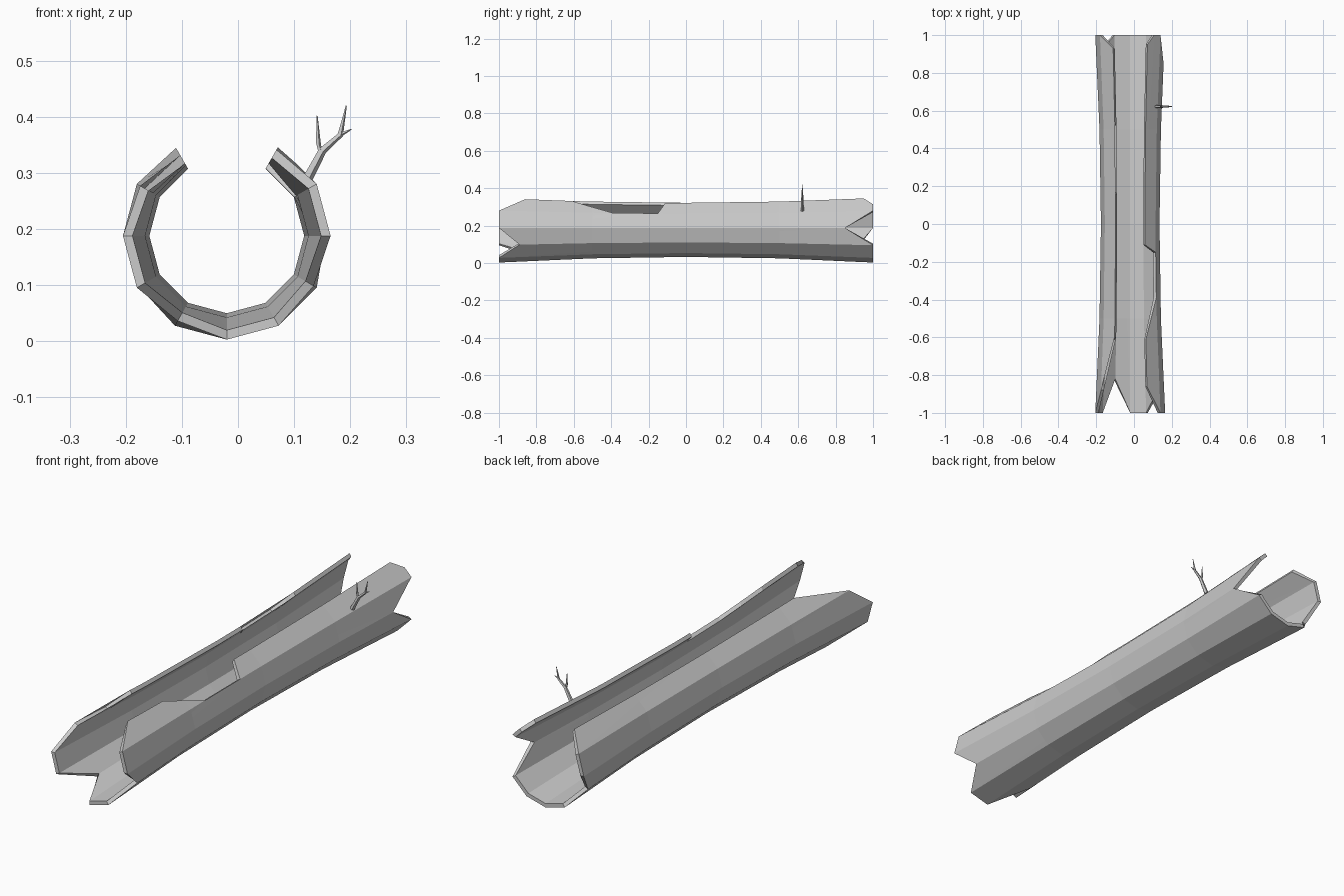
import bpy, bmesh, math
from mathutils import Vector

cube = bpy.data.objects.get("Cube")
if cube:
    bpy.data.objects.remove(cube)

bark = bpy.data.materials.new("grey_bark")
bark.use_nodes = True
GREY = (0.6, 0.6, 0.6, 1)
bark.diffuse_color = GREY
bark.node_tree.nodes["Principled BSDF"].inputs["Base Color"].default_value = GREY

WALL = 0.017
CENTRE = Vector((-0.02, 0, 0.188))


def make_object(name, bm):
    bmesh.ops.recalc_face_normals(bm, faces=bm.faces)
    mesh = bpy.data.meshes.new(name)
    bm.to_mesh(mesh)
    bm.free()
    mesh.materials.append(bark)
    obj = bpy.data.objects.new(name, mesh)
    bpy.context.collection.objects.link(obj)
    return obj


def corner(i, radius):
    # corner of the twelve-sided section, counted from the left rim downwards
    a = math.radians(60 - 30 * i)
    return Vector((math.cos(a), 0, math.sin(a))) * radius


def wrap(co):
    # roll a flat (side, length, depth) point into the waisted log
    side, y, depth = co
    radius = 0.155 + 0.03 * y * y - depth
    i = min(math.floor(side + 1e-4), 9)
    p = corner(i, radius).lerp(corner(i + 1, radius), side - i)
    return CENTRE + p + Vector((0, y, 0))


# Unrolled bark outline: left rim, front end, right rim, back end
left_rim = [(0, .95), (0, -.11), (1, -.15), (1, -.39), (0, -.61), (0, -.86)]
front_end = [(1, -1), (2, -1), (3, -.89), (4, -1), (5, -1), (6, -.82), (7, -1), (8, -1)]
right_rim = [(9, -.88), (9, -.68), (10, -.6), (10, .16), (9, .22), (9, .45), (10, .53), (10, .93)]
back_end = [(9, 1), (8, 1), (7, .93), (6, 1), (3, 1), (2, .85), (1, 1), (.5, 1)]

bm = bmesh.new()
outline = left_rim + front_end + right_rim + back_end
bm.faces.new([bm.verts.new((u, y, 0)) for u, y in outline])
bmesh.ops.triangulate(bm, faces=bm.faces[:])

# Fold lines along the log and rings across it
cuts = [((u, 0, 0), (1, 0, 0)) for u in range(1, 10)]
cuts += [((0, y, 0), (0, 1, 0)) for y in (-.5, 0, .5)]
for co, no in cuts:
    bmesh.ops.bisect_plane(bm, geom=bm.verts[:] + bm.edges[:] + bm.faces[:],
                           dist=1e-5, plane_co=co, plane_no=no)

# Give the bark its thickness, then roll it up
inner = bmesh.ops.extrude_face_region(bm, geom=bm.faces[:], use_keep_orig=True)
for v in inner["geom"]:
    if isinstance(v, bmesh.types.BMVert):
        v.co.z = WALL
for v in bm.verts:
    v.co = wrap(v.co)
make_object("hollow_log", bm)


# Forked twig growing from the left wall
def add_branch(bm, points):
    rings = []
    for x, z, r in points:
        rings.append([bm.verts.new((x + r * math.cos(a), 0.622 + r * math.sin(a), z + 0.5 * r * -math.cos(a)))
                      for a in (math.tau * k / 5 for k in range(5))])
    for lo, hi in zip(rings, rings[1:]):
        for k in range(5):
            n = (k + 1) % 5
            bm.faces.new((lo[k], lo[n], hi[n], hi[k]))
    bm.faces.new(rings[0])
    bm.faces.new(rings[-1])


bm = bmesh.new()
add_branch(bm, [(.118, .28, .009), (.15, .34, .007), (.182, .368, .005), (.193, .42, .001)])
add_branch(bm, [(.148, .335, .006), (.143, .352, .005), (.141, .402, .001)])
add_branch(bm, [(.178, .364, .004), (.185, .37, .004), (.202, .378, .001)])
make_object("twig", bm)
